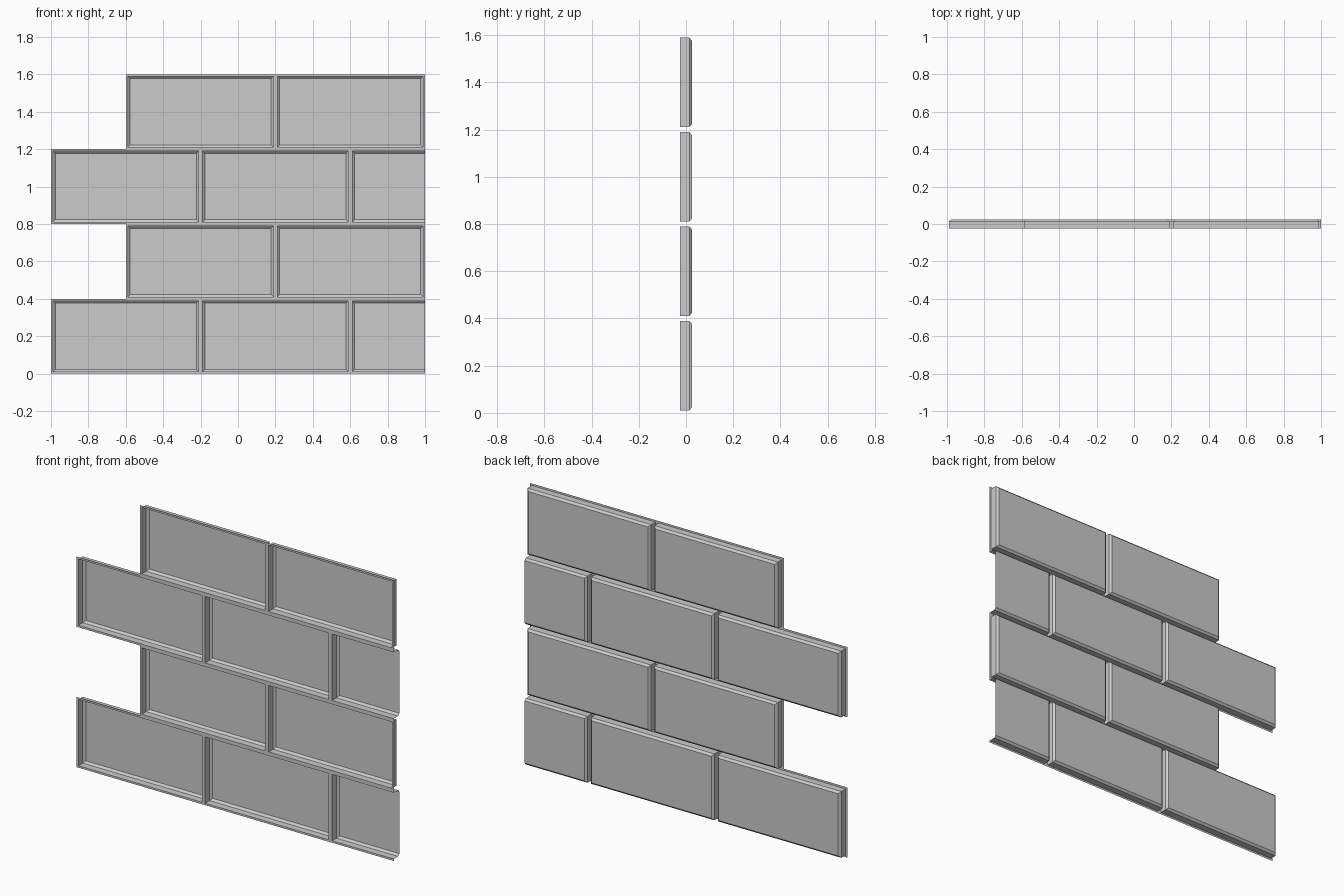
import bpy, bmesh

if "Cube" in bpy.data.objects:
    bpy.data.objects.remove(bpy.data.objects["Cube"])

BRICK_W, BRICK_H = 0.8, 0.4
# (inset from brick cell edge, depth y): mortar edge, wall base, wall top, chamfer top
RINGS = [(0.0, -0.025), (0.011, -0.025), (0.011, 0.014), (0.023, 0.025)]


def brick(name, x0, x1, z0, cut_right=False):
    """Open-fronted brick shell with mortar flange, walls, chamfer and face."""
    bm = bmesh.new()
    z1 = z0 + BRICK_H
    loops = []
    for inset, y in RINGS:
        right = x1 if cut_right else x1 - inset
        loops.append([bm.verts.new(p) for p in (
            (x0 + inset, y, z0 + inset), (x0 + inset, y, z1 - inset),
            (right, y, z1 - inset), (right, y, z0 + inset))])
    for a, b in zip(loops, loops[1:]):
        for i in range(4):
            if cut_right and i == 2:      # sliced end stays open
                continue
            j = (i + 1) % 4
            bm.faces.new((a[i], a[j], b[j], b[i]))
    bm.faces.new(loops[-1])
    bm.normal_update()
    # outside of the shell looks towards +y
    if loops[-1][0].link_faces[-1].normal.y < 0 or bm.faces[:][-1].normal.y < 0:
        bmesh.ops.reverse_faces(bm, faces=bm.faces[:])
    mesh = bpy.data.meshes.new(name)
    bm.to_mesh(mesh)
    bm.free()
    bpy.context.collection.objects.link(bpy.data.objects.new(name, mesh))


# Four staggered courses; even courses end in a half brick
for row in range(4):
    x = -1.0 if row % 2 == 0 else -0.6
    n = 0
    while x < 0.99:
        end = min(x + BRICK_W, 1.0)
        half = end - x < BRICK_W - 0.01
        brick(f"{'half_brick' if half else 'brick'}_{row}_{n}", x, end,
              row * BRICK_H, cut_right=half)
        x += BRICK_W
        n += 1
